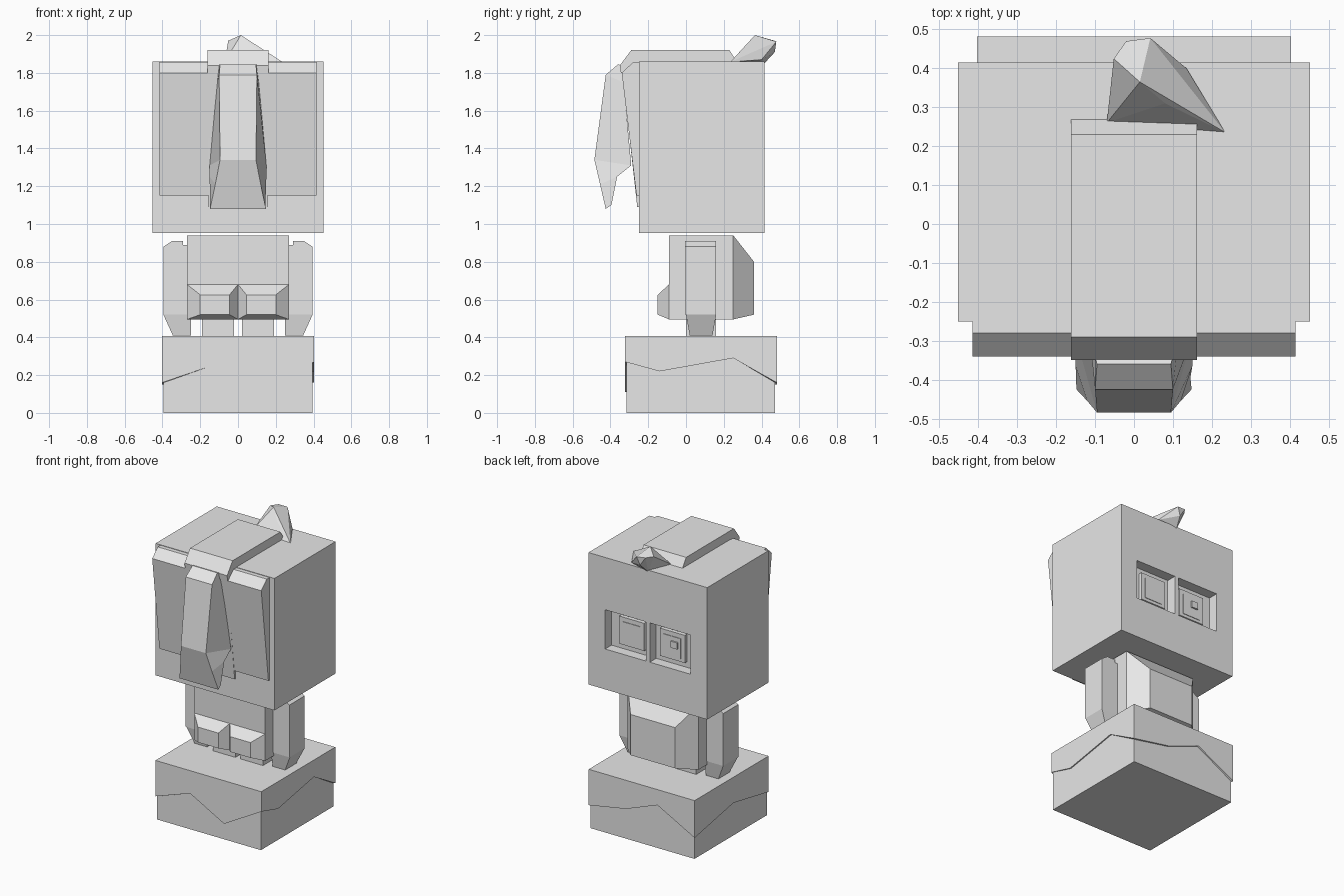
import bpy, bmesh
from mathutils import Vector

cube = bpy.data.objects.get("Cube")
if cube:
    bpy.data.objects.remove(cube, do_unlink=True)

GREY = bpy.data.materials.new("light_grey")
GREY.use_nodes = True
GREY.diffuse_color = (0.8, 0.8, 0.8, 1)
GREY.node_tree.nodes["Principled BSDF"].inputs["Base Color"].default_value = (0.8, 0.8, 0.8, 1)


def finish(name, bm):
    bmesh.ops.recalc_face_normals(bm, faces=bm.faces)
    mesh = bpy.data.meshes.new(name)
    bm.to_mesh(mesh)
    bm.free()
    mesh.materials.append(GREY)
    obj = bpy.data.objects.new(name, mesh)
    bpy.context.collection.objects.link(obj)
    return obj


def box_mesh(x, y, z):
    bm = bmesh.new()
    bmesh.ops.create_cube(bm, size=1)
    for v in bm.verts:
        v.co = [lo + (c + 0.5) * (hi - lo) for c, (lo, hi) in zip(v.co, (x, y, z))]
    return bm


def box(name, x, y, z):
    return finish(name, box_mesh(x, y, z))


def loft(name, rings):
    """Skin closed rings of equal length and cap both ends."""
    bm = bmesh.new()
    loops = [[bm.verts.new(p) for p in ring] for ring in rings]
    for a, b in zip(loops, loops[1:]):
        for i in range(len(a)):
            j = (i + 1) % len(a)
            bm.faces.new((a[i], a[j], b[j], b[i]))
    bm.faces.new(loops[0])
    bm.faces.new(loops[-1])
    return finish(name, bm)


def rect(x, y, z):
    """Ring in a plane of constant y."""
    return [(x[0], y, z[0]), (x[1], y, z[0]), (x[1], y, z[1]), (x[0], y, z[1])]


def side_profile(name, half_width, points):
    return loft(name, [[(x, y, z) for y, z in points] for x in (-half_width, half_width)])


# Base block with a jagged overhanging upper layer
box("base_lower", (-0.395, 0.395), (-0.315, 0.472), (0, 0.40))
edge = [(-0.403, -0.322, 0.16), (-0.14, -0.322, 0.25), (0.12, -0.322, 0.11),
        (0.403, -0.322, 0.27), (0.403, -0.14, 0.22), (0.403, 0.25, 0.29),
        (0.403, 0.482, 0.16), (0.12, 0.482, 0.21), (-0.12, 0.482, 0.30),
        (-0.403, 0.482, 0.15), (-0.403, 0.06, 0.23)]
inner = [(max(-0.393, min(0.393, x)), max(-0.313, min(0.47, y)), z) for x, y, z in edge]
loft("base_upper", [inner, edge, [(x, y, 0.407) for x, y, z in edge]])

# Torso with a bevelled chest
box("torso", (-0.27, 0.27), (-0.09, 0.25), (0.495, 0.94))
loft("chest", [rect((-0.27, 0.27), 0.25, (0.495, 0.94)),
               rect((-0.17, 0.17), 0.36, (0.52, 0.80))])

# Paired rear bumps, legs and arms
for side, s in (("left", 1), ("right", -1)):
    loft(side + "_rear_bump", [rect((0, s * 0.27), -0.09, (0.495, 0.68)),
                               rect((s * 0.045, s * 0.20), -0.15, (0.52, 0.625))])
    box(side + "_leg", sorted((s * 0.02, s * 0.19)), (0, 0.16), (0.40, 0.50))
    arm = [(0.27, 0.89), (0.29, 0.89), (0.29, 0.91), (0.35, 0.91),
           (0.395, 0.88), (0.395, 0.52), (0.27, 0.52)]
    loft(side + "_arm", [[(s * x, y, z) for x, z in arm] for y in (-0.005, 0.16)])
    loft(side + "_hand", [
        [(s * x, y, 0.52) for x, y in ((0.25, 0), (0.395, 0), (0.395, 0.16), (0.25, 0.16))],
        [(s * x, y, 0.41) for x, y in ((0.25, 0.02), (0.345, 0.02), (0.345, 0.14), (0.25, 0.14))]])

# Head with two recessed eye sockets
bm = box_mesh((-0.452, 0.452), (-0.25, 0.415), (0.952, 1.86))
cuts = [((x, 0, 0), (1, 0, 0)) for x in (-0.325, -0.015, 0.015, 0.325)]
cuts += [((0, 0, z), (0, 0, 1)) for z in (1.23, 1.50)]
for co, no in cuts:
    bmesh.ops.bisect_plane(bm, geom=bm.verts[:] + bm.edges[:] + bm.faces[:],
                           plane_co=co, plane_no=no)
bm.normal_update()
sockets = []
for f in bm.faces:
    c = f.calc_center_median()
    if f.normal.y > 0.9 and 1.23 < c.z < 1.50 and 0.02 < abs(c.x) < 0.32:
        sockets.append(f)
out = bmesh.ops.extrude_discrete_faces(bm, faces=sockets)
bmesh.ops.translate(bm, vec=Vector((0, -0.07, 0)),
                    verts=list({v for f in out["faces"] for v in f.verts}))
finish("head", bm)

# Eyes
for side, s in (("left", 1), ("right", -1)):
    box(side + "_iris", sorted((s * 0.06, s * 0.25)), (0.34, 0.37), (1.27, 1.46))
    box(side + "_pupil", sorted((s * 0.09, s * 0.22)), (0.36, 0.374), (1.29, 1.43))
box("eye_highlight", (-0.20, -0.15), (0.37, 0.385), (1.355, 1.40))

# Hair: back panel, centre strip and cap
side_profile("hair_back_panel", 0.415,
             [(-0.245, 1.857), (-0.28, 1.857), (-0.34, 1.80), (-0.262, 1.15), (-0.245, 1.15)])
side_profile("hair_strip", 0.155, [(-0.245, 1.80), (-0.337, 1.80), (-0.258, 1.09), (-0.245, 1.09)])
side_profile("hair_cap", 0.162,
             [(0.27, 1.858), (0.23, 1.92), (-0.29, 1.92), (-0.35, 1.84),
              (-0.345, 1.80), (-0.26, 1.80), (-0.26, 1.858)])

# Ponytail: outer half width, y, z, then inner half width, y, z
tail = [(0.095, -0.36, 1.845, 0.10, -0.34, 1.84),
        (0.10, -0.425, 1.79, 0.11, -0.33, 1.75),
        (0.095, -0.485, 1.34, 0.15, -0.29, 1.31),
        (0.12, -0.455, 1.21, 0.15, -0.365, 1.25),
        (0.148, -0.425, 1.08, 0.145, -0.395, 1.10)]
loft("ponytail", [[(-a, b, c), (a, b, c), (d, e, f), (-d, e, f)] for a, b, c, d, e, f in tail])

# Faceted tuft on the crown
bm = bmesh.new()
for p in [(-0.07, 0.26, 1.86), (0.235, 0.235, 1.858), (0.135, 0.40, 1.87), (0, 0.41, 1.845),
          (-0.045, 0.31, 1.90), (0.08, 0.31, 1.94), (0.015, 0.365, 2.0),
          (-0.052, 0.425, 1.97), (-0.02, 0.47, 1.97), (0.042, 0.478, 1.965), (0.02, 0.47, 1.91)]:
    bm.verts.new(p)
hull = bmesh.ops.convex_hull(bm, input=bm.verts[:])
bmesh.ops.delete(bm, geom=[v for v in bm.verts if not v.link_faces], context="VERTS")
finish("hair_tuft", bm)
